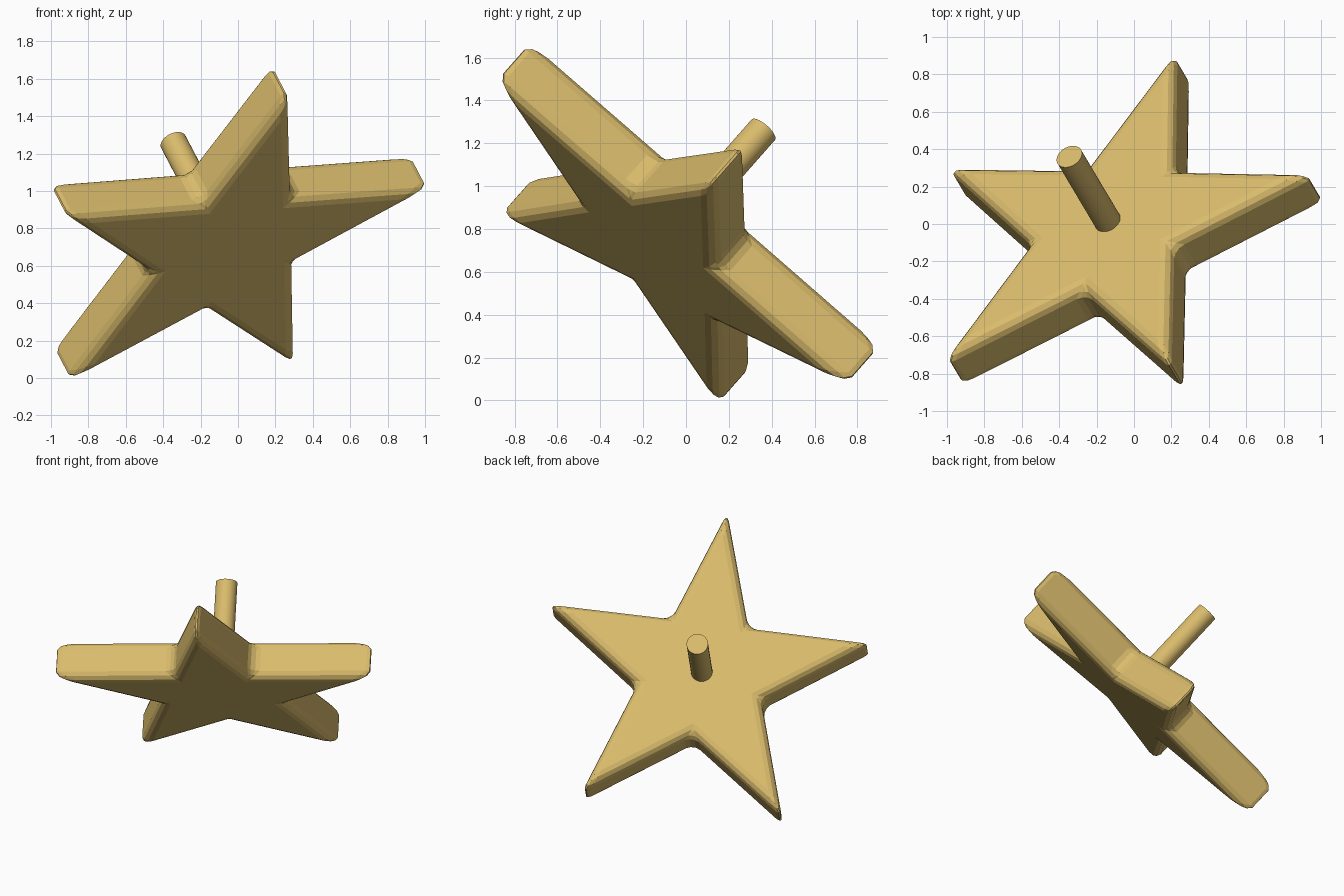
import bpy, bmesh, math
from mathutils import Matrix, Vector

if "Cube" in bpy.data.objects:
    bpy.data.objects.remove(bpy.data.objects["Cube"])

gold = bpy.data.materials.new("soft gold")
gold.diffuse_color = (0.70, 0.50, 0.15, 1)
gold.use_nodes = True
gold.node_tree.nodes["Principled BSDF"].inputs["Base Color"].default_value = gold.diffuse_color

# Tilted frame: u points to the top arm, v to the right arm, n along the peg
u = Vector((0.308, -0.726, 0.800)).normalized()
v = Vector((1.008, 0.511, 0.078))
v = (v - u * v.dot(u)).normalized()
n = u.cross(v)
frame = Matrix((u, v, n)).transposed().to_4x4()
frame.translation = (-0.09, -0.07, 0.774)


def add_part(name, bm):
    bmesh.ops.recalc_face_normals(bm, faces=bm.faces)
    bm.transform(frame)
    me = bpy.data.meshes.new(name)
    bm.to_mesh(me)
    bm.free()
    me.materials.append(gold)
    ob = bpy.data.objects.new(name, me)
    bpy.context.collection.objects.link(ob)
    return ob


# Five-pointed star slab with rounded edges
R_TIP, R_NOTCH, THICK = 1.17, 0.45, 0.28
bm = bmesh.new()
ring = []
for i in range(10):
    r = R_NOTCH if i % 2 else R_TIP
    a = math.pi * i / 5
    ring.append(bm.verts.new((r * math.cos(a), r * math.sin(a), -THICK / 2)))
face = bm.faces.new(ring)
ext = bmesh.ops.extrude_face_region(bm, geom=[face])
bmesh.ops.translate(bm, vec=(0, 0, THICK),
                    verts=[g for g in ext["geom"] if isinstance(g, bmesh.types.BMVert)])
star = add_part("star", bm)
bev = star.modifiers.new("rounded edges", "BEVEL")
bev.width = 0.06
bev.segments = 3
bev.limit_method = 'ANGLE'

# Round peg standing out of the back
bm = bmesh.new()
bmesh.ops.create_cone(bm, cap_ends=True, segments=32, radius1=0.073, radius2=0.073,
                      depth=0.62, matrix=Matrix.Translation((0, 0, 0.39)))
peg = add_part("peg", bm)
bpy.context.view_layer.objects.active = peg
peg.select_set(True)
bpy.ops.object.shade_smooth_by_angle(angle=math.radians(40))
